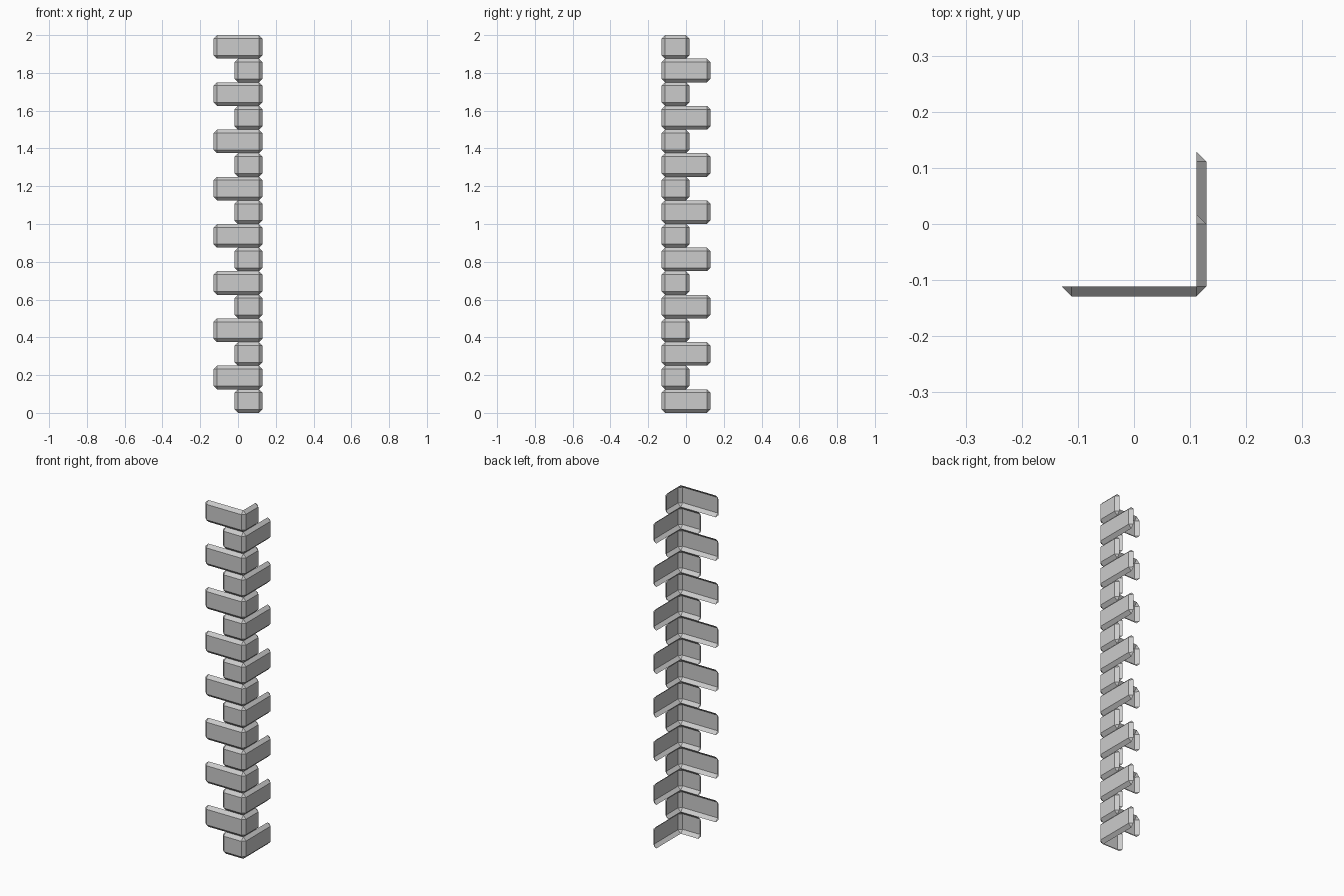
import bpy, bmesh
from mathutils import Vector

if "Cube" in bpy.data.objects:
    bpy.data.objects.remove(bpy.data.objects["Cube"])

COUNT = 16            # stacked corner stones
PITCH = 2.0 / COUNT   # height of each stone
R = 0.129             # half of the overall width
SHORT = 0.147         # length of the short leg
BEV = 0.018           # chamfer width


def corner_stone(name, len_x, len_y, z0):
    """Chamfered block reduced to its front and right facing shell."""
    bm = bmesh.new()
    bmesh.ops.create_cube(bm, size=1)
    for v in bm.verts:
        v.co = Vector((R - len_x * (0.5 - v.co.x),
                       -R + len_y * (v.co.y + 0.5),
                       z0 + PITCH * (v.co.z + 0.5)))
    bmesh.ops.bevel(bm, geom=bm.edges[:], offset=BEV, segments=1,
                    affect='EDGES', profile=0.5)
    # keep only faces touching the outer front or outer right plane
    hidden = [f for f in bm.faces
              if not any(v.co.y < -R + 1e-4 or v.co.x > R - 1e-4 for v in f.verts)]
    bmesh.ops.delete(bm, geom=hidden, context='FACES')
    mesh = bpy.data.meshes.new(name)
    bm.to_mesh(mesh)
    bm.free()
    bpy.context.collection.objects.link(bpy.data.objects.new(name, mesh))


# stones alternate: long leg to the side, then long leg to the front
for i in range(COUNT):
    legs = (SHORT, 2 * R) if i % 2 == 0 else (2 * R, SHORT)
    corner_stone(f"corner_stone_{i + 1:02d}", *legs, i * PITCH)
